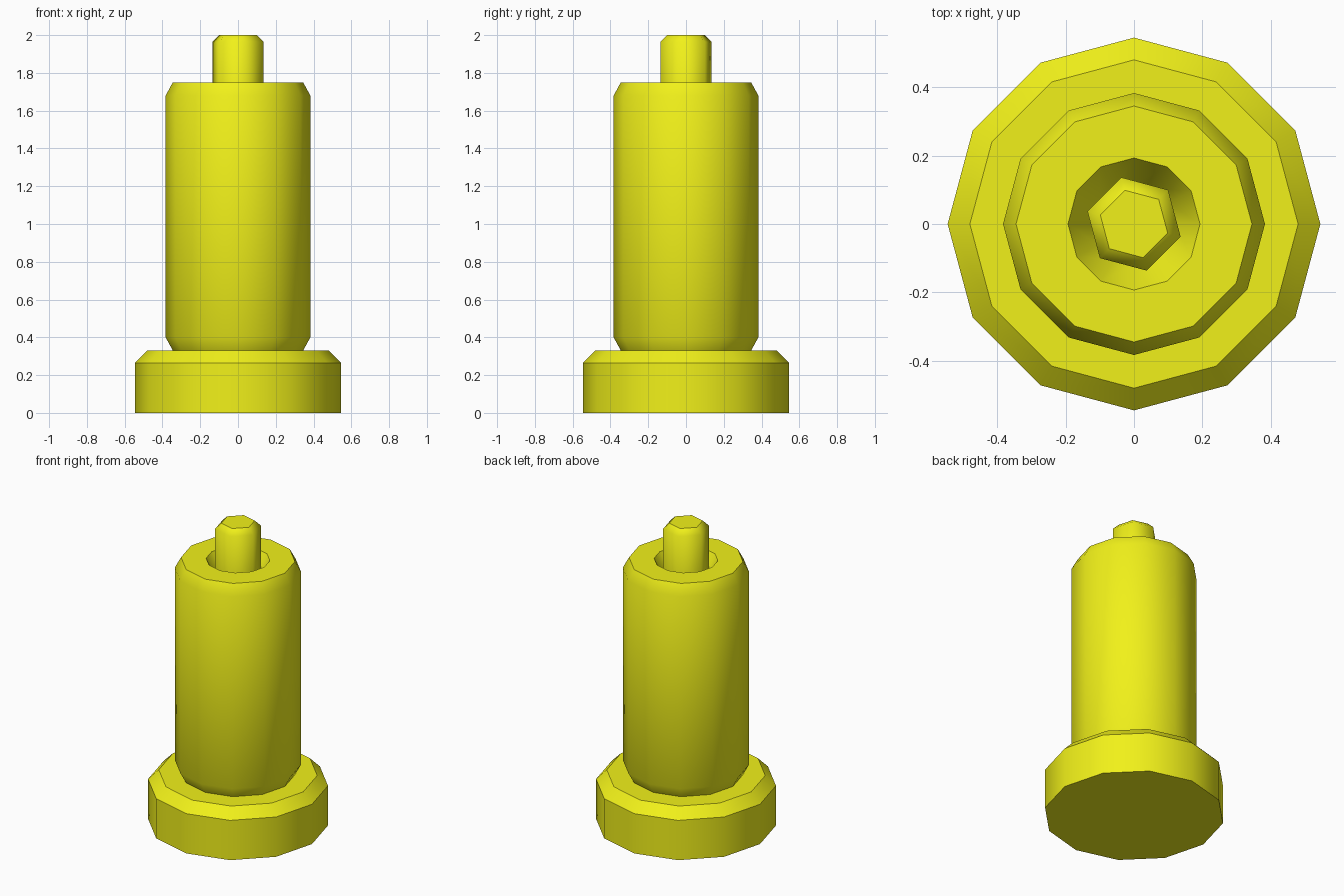
import bpy
import bmesh
from math import cos, sin, radians, tau

if "Cube" in bpy.data.objects:
    bpy.data.objects.remove(bpy.data.objects["Cube"])

yellow = bpy.data.materials.new("yellow")
yellow.diffuse_color = (0.88, 0.88, 0.01, 1)
yellow.use_nodes = True
yellow.node_tree.nodes["Principled BSDF"].inputs["Base Color"].default_value = yellow.diffuse_color


def turned(name, sides, profile, sharp, start=0):
    """Capped solid from (radius, z) rings, bottom to top; sharp = hard-edged ring numbers."""
    bm = bmesh.new()
    rings = []
    for r, z in profile:
        angles = [radians(start) + tau * i / sides for i in range(sides)]
        rings.append([bm.verts.new((r * cos(a), r * sin(a), z)) for a in angles])
    for low, high in zip(rings, rings[1:]):
        for i in range(sides):
            j = (i + 1) % sides
            bm.faces.new((low[i], low[j], high[j], high[i])).smooth = True
    bm.faces.new(rings[0][::-1])
    bm.faces.new(rings[-1])
    for n in sharp:
        for i in range(sides):
            bm.edges.get((rings[n][i], rings[n][(i + 1) % sides])).smooth = False
    mesh = bpy.data.meshes.new(name)
    bm.to_mesh(mesh)
    bm.free()
    mesh.materials.append(yellow)
    obj = bpy.data.objects.new(name, mesh)
    bpy.context.collection.objects.link(obj)
    return obj


# Wide chamfered foot
turned("base", 12, [(0.545, 0), (0.545, 0.265), (0.48, 0.33)], [0, 1, 2])

# Barrel with softened ends and a funnel-shaped recess in its top
turned("body", 12, [(0.345, 0.33), (0.383, 0.40), (0.383, 1.68), (0.345, 1.75),
                    (0.193, 1.75), (0.12, 1.62)], [0, 3, 4, 5])

# Six-sided pin rising out of the recess
turned("pin", 6, [(0.141, 1.62), (0.141, 1.964), (0.102, 2.0)], [0, 2], start=45)
